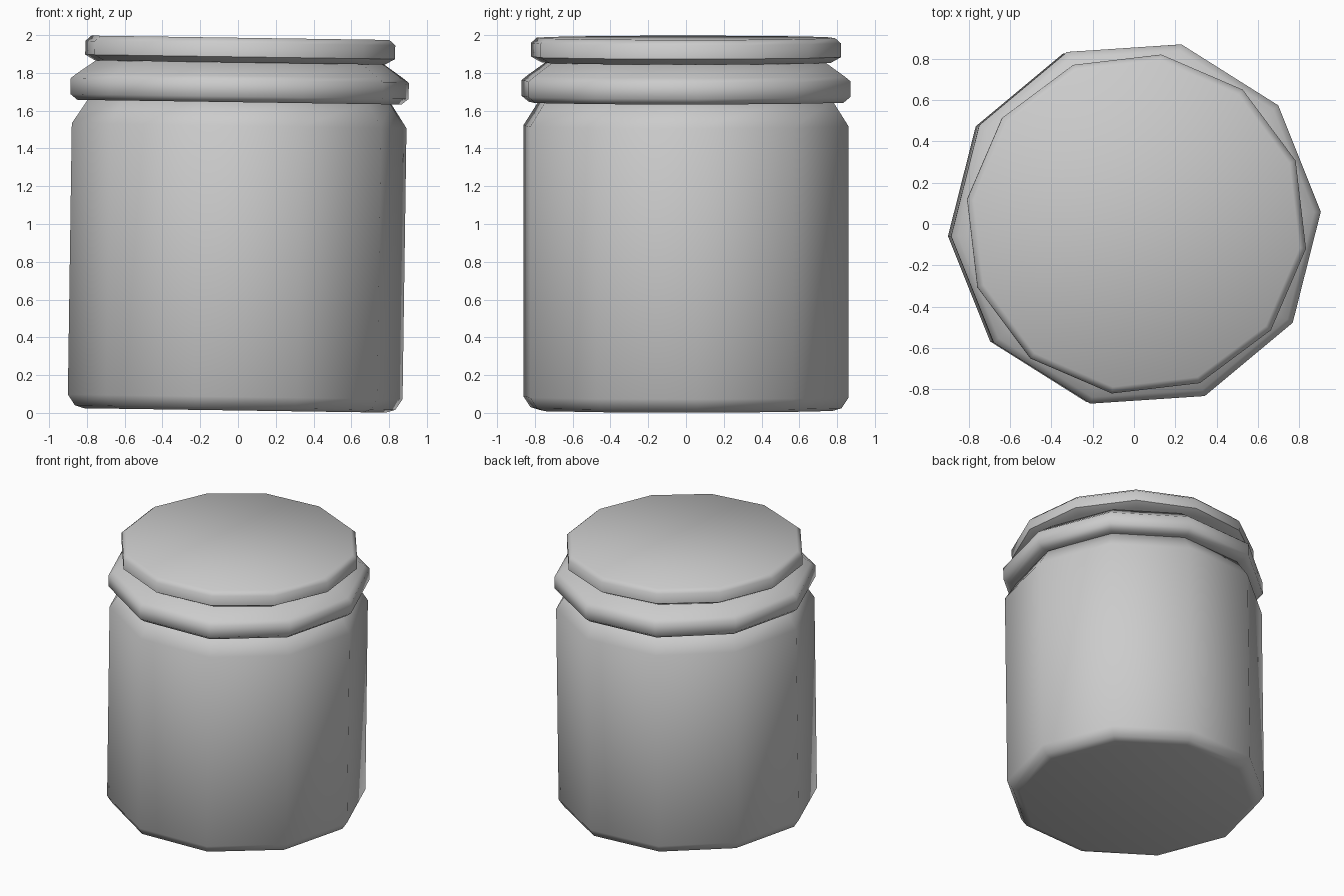
import bpy, bmesh
from math import cos, sin, tau, radians

if "Cube" in bpy.data.objects:
    bpy.data.objects.remove(bpy.data.objects["Cube"])

TILT = 0.0145      # the whole jar leans slightly toward +x
BASE_X = -0.016


def lathe(name, profile, sides, start_deg):
    """Low-poly closed solid turned from (radius, z) points, bottom to top."""
    bm = bmesh.new()
    a0 = radians(start_deg)
    rings = [[bm.verts.new((r * cos(a0 + tau * i / sides),
                            r * sin(a0 + tau * i / sides), z))
              for i in range(sides)] for r, z in profile]
    for low, high in zip(rings, rings[1:]):
        for i in range(sides):
            j = (i + 1) % sides
            bm.faces.new((low[i], low[j], high[j], high[i]))
    bm.faces.new(rings[0][::-1])
    bm.faces.new(rings[-1])
    for f in bm.faces:
        f.smooth = True
    mesh = bpy.data.meshes.new(name)
    bm.to_mesh(mesh)
    bm.free()
    ob = bpy.data.objects.new(name, mesh)
    bpy.context.collection.objects.link(ob)
    ob.location.x = BASE_X
    ob.rotation_euler.y = TILT
    bpy.ops.object.select_all(action='DESELECT')
    ob.select_set(True)
    bpy.context.view_layer.objects.active = ob
    bpy.ops.object.shade_smooth_by_angle(angle=radians(60))
    return ob


# Body with bevelled base and sloping shoulder
lathe("jar_body", [(0.80, 0.013), (0.85, 0.028), (0.888, 0.085),
                   (0.888, 1.52), (0.80, 1.655)], 10, 3.8)

# Collar ring around the neck
lathe("neck_ring", [(0.80, 1.645), (0.86, 1.645), (0.897, 1.675),
                    (0.897, 1.76), (0.865, 1.785), (0.765, 1.855)], 10, 3.8)

# Twelve-sided lid
lathe("lid", [(0.775, 1.855), (0.829, 1.885), (0.829, 1.958),
              (0.797, 1.986)], 12, -8.3)
